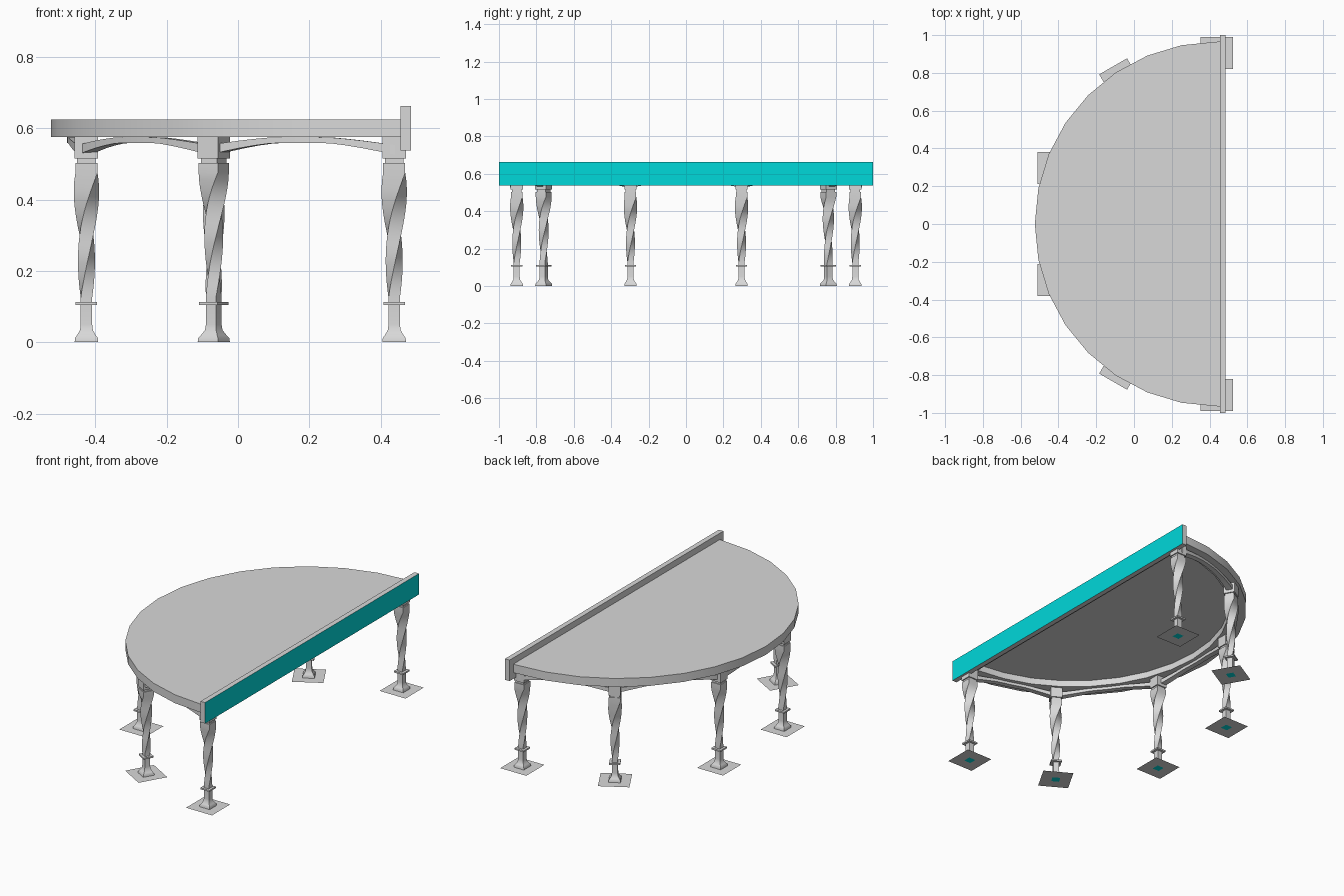
import bpy, bmesh, math

if "Cube" in bpy.data.objects:
    bpy.data.objects.remove(bpy.data.objects["Cube"], do_unlink=True)


def material(name, rgb):
    m = bpy.data.materials.new(name)
    m.use_nodes = True
    m.diffuse_color = (*rgb, 1)
    m.node_tree.nodes["Principled BSDF"].inputs["Base Color"].default_value = (*rgb, 1)
    return m


GREY = material("light grey", (0.69, 0.69, 0.69))
TEAL = material("teal", (0.0, 0.69, 0.7))
CX = 0.44  # centre of the half circle


def finish(name, bm, mat):
    mesh = bpy.data.meshes.new(name)
    bm.to_mesh(mesh)
    bm.free()
    ob = bpy.data.objects.new(name, mesh)
    bpy.context.collection.objects.link(ob)
    mesh.materials.append(mat)
    bpy.ops.object.select_all(action="DESELECT")
    ob.select_set(True)
    bpy.context.view_layer.objects.active = ob
    bpy.ops.object.shade_smooth_by_angle(angle=math.radians(35))
    return ob


def loft(name, rings):
    """Skin a list of vertex rings and cap both ends."""
    bm = bmesh.new()
    loops = [[bm.verts.new(p) for p in ring] for ring in rings]
    n = len(loops[0])
    for a, b in zip(loops, loops[1:]):
        for i in range(n):
            j = (i + 1) % n
            bm.faces.new((a[i], a[j], b[j], b[i]))
    bm.faces.new(loops[0])
    bm.faces.new(loops[-1])
    bmesh.ops.recalc_face_normals(bm, faces=bm.faces)
    return finish(name, bm, GREY)


def sheet(name, points, mat):
    """A single flat face."""
    bm = bmesh.new()
    bm.faces.new([bm.verts.new(p) for p in points])
    return finish(name, bm, mat)


def square(x, y, half, z, turn):
    r = half * math.sqrt(2)
    return [(x + r * math.cos(turn + math.radians(45 + 90 * k)),
             y + r * math.sin(turn + math.radians(45 + 90 * k)), z) for k in range(4)]


def box(name, x0, x1, y0, y1, z0, z1):
    return loft(name, [[(x0, y0, z), (x1, y0, z), (x1, y1, z), (x0, y1, z)] for z in (z0, z1)])


def polar(r, a, z):
    return (CX - r * math.cos(a), r * math.sin(a), z)


# Half-round top, hollowed from below so that a rim hangs around it
def outline(r, limit, edge, z):
    arc = [polar(r, math.radians(limit * (i / 8 - 1)), z) for i in range(17)]
    return [(edge, arc[0][1], z)] + arc + [(edge, arc[-1][1], z)]


loft("table_top", [outline(0.965, 90, 0.46, 0.625), outline(0.965, 90, 0.46, 0.575),
                   outline(0.87, 87.5, 0.41, 0.575), outline(0.87, 87.5, 0.41, 0.613)])

# Straight rail with a teal outer face
rail = box("straight_rail", 0.455, 0.485, -1, 1, 0.538, 0.662)
rail.data.materials.append(TEAL)
for f in rail.data.polygons:
    if f.normal.x > 0.9:
        f.material_index = 1

# Legs: (half width, height) profiles below and above the twisted shaft
FOOT = [(0.033, 0.001), (0.032, 0.012), (0.026, 0.02), (0.018, 0.034), (0.016, 0.05), (0.016, 0.104),
        (0.03, 0.104), (0.03, 0.113), (0.016, 0.113)]
HEAD = [(0.031, 0.503), (0.026, 0.503), (0.026, 0.515), (0.033, 0.515), (0.033, 0.576)]


def leg(tag, x, y, turn):
    rings = [square(x, y, h, z, turn) for h, z in FOOT]
    for i in range(17):
        t = i / 16
        rings.append(square(x, y, 0.016 + 0.015 * t ** 2.2, 0.125 + 0.35 * t, turn + math.pi * t))
    rings += [square(x, y, h, z, turn + math.pi) for h, z in HEAD]
    loft("leg_" + tag, rings)
    sheet("floor_plate_" + tag, square(x, y, 0.085, 0.0008, turn), GREY)
    sheet("foot_pad_" + tag, reversed(square(x, y, 0.022, 0, turn)), TEAL)


for side, s in (("left", 1), ("right", -1)):
    leg("end_" + side, 0.438, s * 0.905, 0)
    leg("middle_" + side, -0.068, s * 0.761, s * math.radians(30))
    leg("outer_" + side, -0.425, s * 0.297, 0)

# Arched apron between neighbouring legs, drawn in slightly at mid span
stops = [math.radians(a) for a in (-90, -56.3, -19, 19, 56.3, 90)]
for k, (a0, a1) in enumerate(zip(stops, stops[1:])):
    rings = []
    for i in range(13):
        t = i / 12
        a = a0 + (a1 - a0) * t
        lift = min(1, 1.1 * math.sin(math.pi * t))
        low, high = 0.526 + 0.033 * lift, 0.553 + 0.022 * lift
        inner, outer = 0.9 - 0.01 * lift, 0.94 - 0.02 * lift
        rings.append([polar(inner, a, low), polar(outer, a, low),
                      polar(outer, a, high), polar(inner, a, high)])
    loft("apron_%d" % (k + 1), rings)
